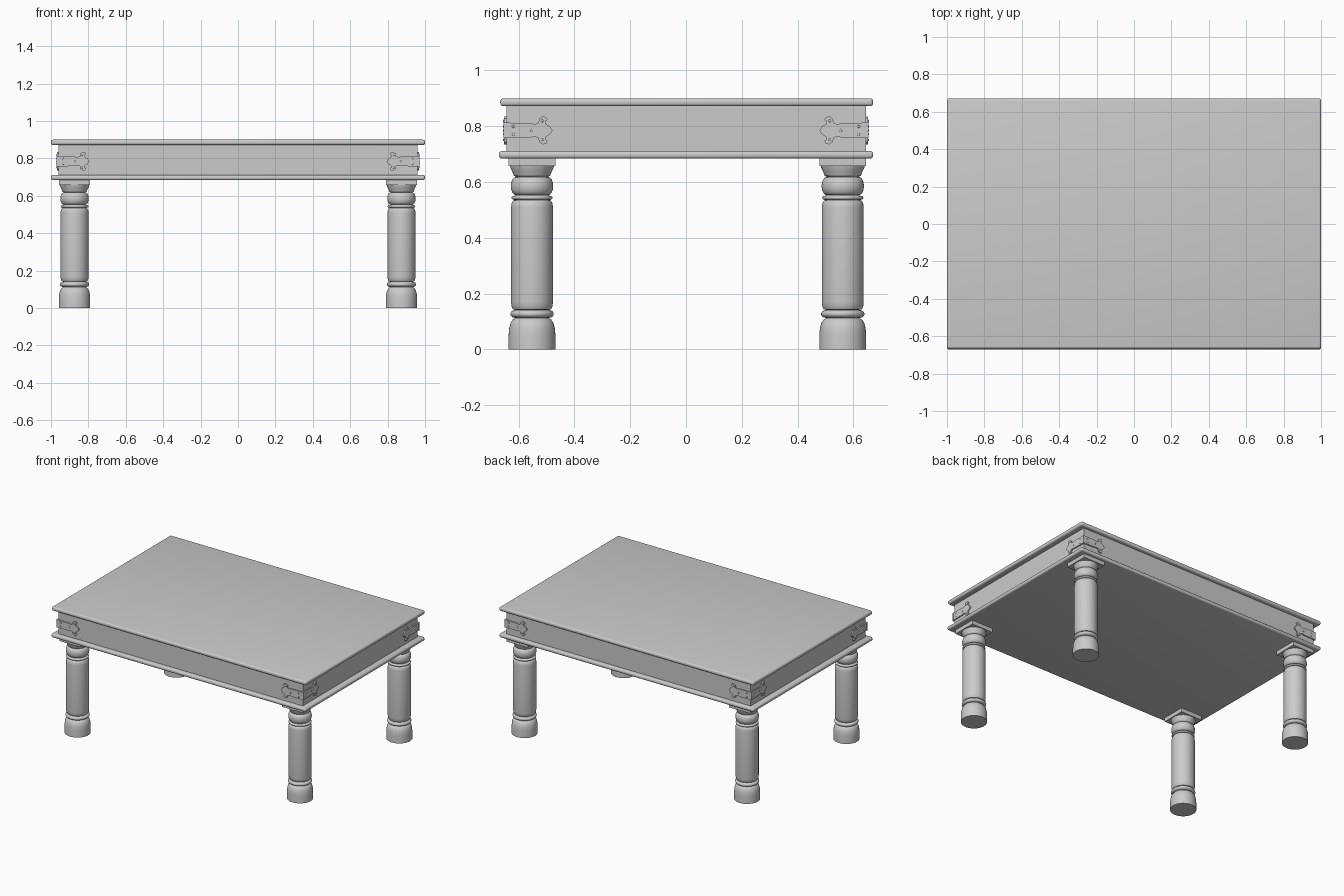
import bpy
import bmesh
import math

if "Cube" in bpy.data.objects:
    bpy.data.objects.remove(bpy.data.objects["Cube"], do_unlink=True)

grey = bpy.data.materials.new("plain grey")
grey.use_nodes = True
grey.diffuse_color = (0.6, 0.6, 0.6, 1)
grey.node_tree.nodes["Principled BSDF"].inputs["Base Color"].default_value = (0.6, 0.6, 0.6, 1)


def make_object(name, bm, angle=35):
    bmesh.ops.recalc_face_normals(bm, faces=bm.faces)
    mesh = bpy.data.meshes.new(name)
    bm.to_mesh(mesh)
    bm.free()
    mesh.materials.append(grey)
    obj = bpy.data.objects.new(name, mesh)
    bpy.context.collection.objects.link(obj)
    bpy.ops.object.select_all(action='DESELECT')
    obj.select_set(True)
    bpy.context.view_layer.objects.active = obj
    bpy.ops.object.shade_smooth_by_angle(angle=math.radians(angle))
    return obj


def box(name, x, y, z, bevel=0.0):
    """Box spanning the given (min, max) ranges, with rounded edges."""
    bm = bmesh.new()
    bmesh.ops.create_cube(bm, size=1)
    for v in bm.verts:
        v.co = [(lo + hi) / 2 + c * (hi - lo) for c, (lo, hi) in zip(v.co, (x, y, z))]
    if bevel:
        bmesh.ops.bevel(bm, geom=bm.edges[:], offset=bevel, segments=4,
                        profile=0.5, affect='EDGES')
    return make_object(name, bm)


def turned(name, profile, x, y, sides=40):
    """Lathe a (radius, height) profile about a vertical axis."""
    bm = bmesh.new()
    rings = []
    for r, z in profile:
        rings.append([bm.verts.new((x + r * math.cos(math.tau * i / sides),
                                    y + r * math.sin(math.tau * i / sides), z))
                      for i in range(sides)])
    for low, high in zip(rings, rings[1:]):
        for i in range(sides):
            j = (i + 1) % sides
            bm.faces.new((low[i], low[j], high[j], high[i]))
    bm.faces.new(rings[0])
    bm.faces.new(rings[-1])
    return make_object(name, bm, 50)


def bulge(z0, z1, r0, r1, steps=8):
    """Half-round bead from z0 to z1 swelling from r0 to r1."""
    return [(r0 + (r1 - r0) * math.sin(math.pi * i / steps),
             (z0 + z1) / 2 - (z1 - z0) / 2 * math.cos(math.pi * i / steps))
            for i in range(steps + 1)]


# Table top, apron and lower moulding
box("table_top", (-1, 1), (-0.666, 0.671), (0.872, 0.9), 0.011)
box("apron", (-0.96, 0.96), (-0.643, 0.645), (0.7, 0.88))
box("lower_moulding", (-1, 1), (-0.671, 0.671), (0.684, 0.711), 0.011)

# Turned legs with a square plate on top
foot = [(0.084, 0), (0.084, 0.05), (0.082, 0.075), (0.077, 0.095), (0.068, 0.108), (0.06, 0.112)]
shaft = [(0.06, 0.142), (0.068, 0.143), (0.073, 0.152), (0.075, 0.168),
         (0.075, 0.508), (0.073, 0.524), (0.067, 0.534), (0.062, 0.535)]
flare = [(0.06, 0.62), (0.065, 0.622), (0.067, 0.628), (0.071, 0.638), (0.077, 0.65), (0.079, 0.66)]
profile = (foot + bulge(0.113, 0.141, 0.06, 0.078) + shaft
           + bulge(0.536, 0.551, 0.062, 0.074) + bulge(0.553, 0.618, 0.058, 0.076) + flare)
for side, x in (("left", 0.874), ("right", -0.874)):
    for end, y in (("front", -0.552), ("back", 0.562)):
        turned(f"{end}_{side}_leg", profile, x, y)
        box(f"{end}_{side}_leg_plate", (x - 0.084, x + 0.084), (y - 0.084, y + 0.084), (0.657, 0.69))

# Corner straps: (distance from corner, half height) outline ending in a scrolled point
outline = [(-0.01, 0.028), (0.085, 0.026), (0.1, 0.022), (0.114, 0.026), (0.118, 0.042),
           (0.13, 0.05), (0.142, 0.048), (0.148, 0.038), (0.14, 0.032), (0.143, 0.022),
           (0.156, 0.015), (0.166, 0)]
outline += [(d, -h) for d, h in reversed(outline[:-1])]
rivets = [(0.025, 0.014), (0.025, -0.014), (0.09, 0), (0.128, 0.034), (0.128, -0.034)]
thick = 0.009


def strap(name, place):
    """Extrude the outline on an apron face; place maps (along, out, up) to space."""
    bm = bmesh.new()
    face = bm.faces.new([bm.verts.new((d, 0, h)) for d, h in outline])
    grown = bmesh.ops.extrude_face_region(bm, geom=[face])["geom"]
    for v in grown:
        if isinstance(v, bmesh.types.BMVert):
            v.co.y = thick
    # Rivet heads
    for d, h in rivets:
        dome = bmesh.ops.create_uvsphere(bm, u_segments=10, v_segments=6, radius=0.005)["verts"]
        for v in dome:
            v.co.x += d
            v.co.z += h
            v.co.y = v.co.y * 0.6 + thick
    for v in bm.verts:
        v.co = place(*v.co)
    make_object(name, bm)


for side, sx in (("left", 1), ("right", -1)):
    for end, sy in (("front", -1), ("back", 1)):
        cx, cy, cz = sx * 0.96, sy * 0.644, 0.785
        strap(f"{end}_{side}_strap_long",
              lambda d, o, h: (cx - sx * d, cy + sy * o, cz + h))
        strap(f"{end}_{side}_strap_short",
              lambda d, o, h: (cx + sx * o, cy - sy * d, cz + h))
